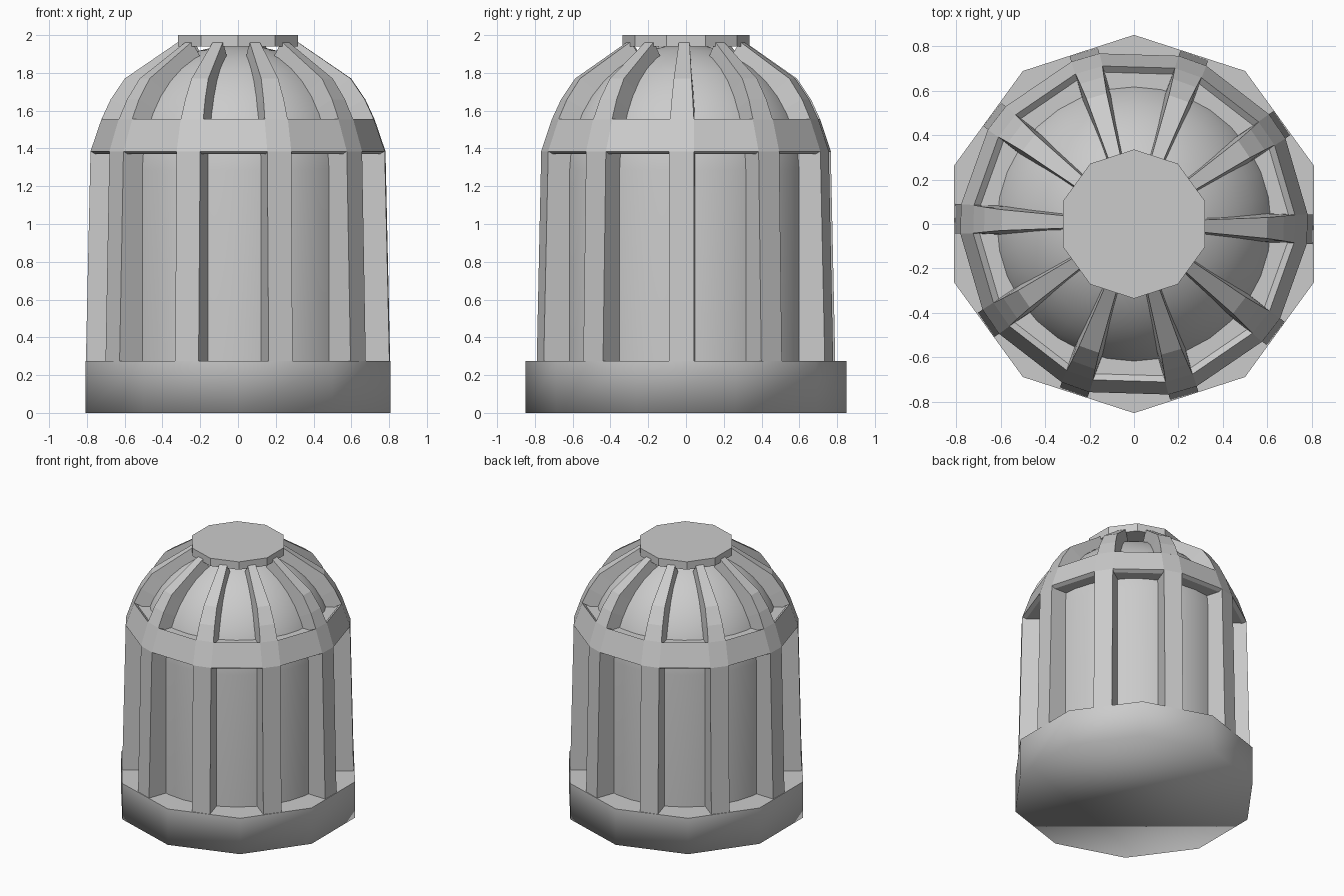
import bpy, bmesh
from math import sin, cos, pi, radians, asin

if "Cube" in bpy.data.objects:
    bpy.data.objects.remove(bpy.data.objects["Cube"])

TWIST = radians(-1.7)


def make_object(name, bm):
    bmesh.ops.recalc_face_normals(bm, faces=bm.faces)
    mesh = bpy.data.meshes.new(name)
    bm.to_mesh(mesh)
    bm.free()
    ob = bpy.data.objects.new(name, mesh)
    bpy.context.collection.objects.link(ob)
    return ob


def skin(bm, rings, wrap):
    """Quads between successive closed rings; wrap joins last to first, else caps."""
    pairs = list(zip(rings, rings[1:])) + ([(rings[-1], rings[0])] if wrap else [])
    for a, b in pairs:
        n = len(a)
        for i in range(n):
            j = (i + 1) % n
            bm.faces.new((a[i], a[j], b[j], b[i]))
    if not wrap:
        bm.faces.new(rings[0])
        bm.faces.new(rings[-1])


def polar(r, a, z):
    return (r * cos(a), r * sin(a), z)


def lathe(name, profile, sides, start=0.0):
    """Closed solid of revolution from (radius, z) points."""
    bm = bmesh.new()
    skin(bm, [[bm.verts.new(polar(r, start + 2 * pi * i / sides, z))
               for i in range(sides)] for r, z in profile], False)
    return make_object(name, bm)


def ribs(name, rows):
    """Ten ribs; rows are (outer r, outer z, half width, inner r, inner z, inner half width)."""
    bm = bmesh.new()
    for k in range(10):
        a = TWIST + k * pi / 5
        rings = []
        for ro, zo, wo, ri, zi, wi in rows:
            pts = ((ro, zo, -wo), (ro, zo, wo), (ri, zi, wi), (ri, zi, -wi))
            rings.append([bm.verts.new(polar(r, a + asin(w / r), z)) for r, z, w in pts])
        skin(bm, rings, False)
    return make_object(name, bm)


def smooth(ob, angle):
    bpy.ops.object.select_all(action='DESELECT')
    ob.select_set(True)
    bpy.context.view_layer.objects.active = ob
    bpy.ops.object.shade_smooth_by_angle(angle=radians(angle))


# Ten-sided base, softly shaded except for its flat top; ten-sided top cap
base = lathe("base", [(0.85, 0), (0.85, 0.275)], 10, pi / 2)
for p in base.data.polygons:
    p.use_smooth = p.normal.z < 0.5
lathe("top_cap", [(0.335, 1.94), (0.335, 2.0)], 10, pi / 2)

# Rounded inner core: straight wall with a hemispherical top
R, ZC = 0.665, 1.285
dome = [(R * cos(t * pi / 20), ZC + R * sin(t * pi / 20)) for t in range(10)]
core = lathe("inner_core", [(R, 0.2)] + dome, 32, pi / 2)
smooth(core, 40)

# Upright ribs between base and band, reaching in to the core
ribs("upright_ribs", [(0.807, 0.255, 0.066, 0.62, 0.255, 0.066),
                      (0.782, 1.385, 0.066, 0.62, 1.385, 0.066)])

# Shoulder band: faceted ring, bevelled lips and flat ledge against the core
bm = bmesh.new()
rings = []
for r, z, w in [(0.782, 1.385, 0.066), (0.724, 1.555, 0.064), (0.695, 1.53, 0.064),
                (0.54, 1.53, 0.05), (0.54, 1.37, 0.05), (0.755, 1.37, 0.066)]:
    rings.append([bm.verts.new(polar(r, TWIST + k * pi / 5 + s * asin(w / r), z))
                  for k in range(10) for s in (-1, 1)])
skin(bm, rings, True)
make_object("shoulder_band", bm)

# Curved ribs from the band up to the cap, flaring slightly inwards
ribs("dome_ribs", [(0.724, 1.555, 0.063, 0.57, 1.48, 0.067),
                   (0.675, 1.66, 0.056, 0.53, 1.58, 0.064),
                   (0.6, 1.77, 0.047, 0.48, 1.68, 0.056),
                   (0.315, 1.965, 0.028, 0.25, 1.86, 0.034)])
